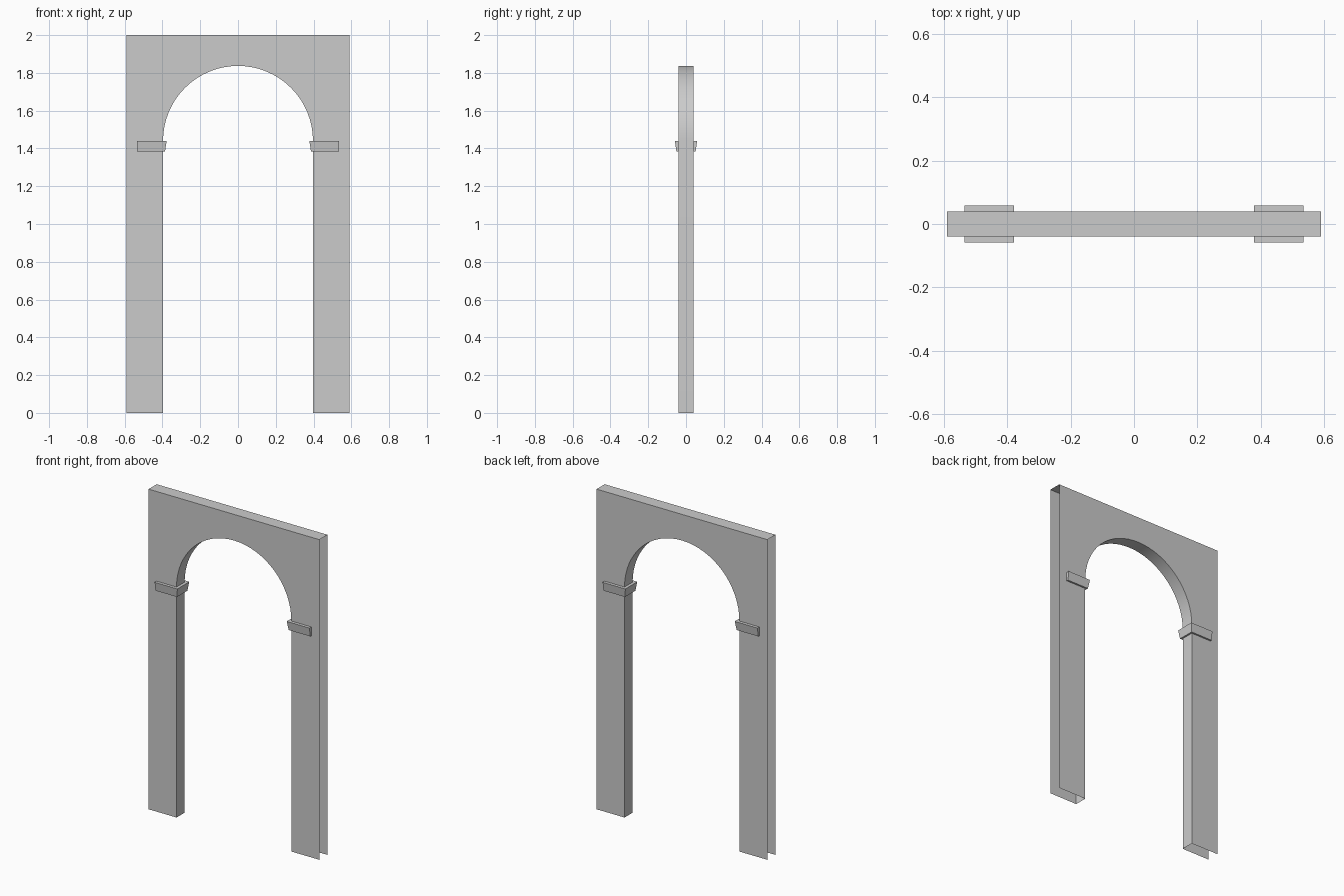
import bpy, bmesh, math

if "Cube" in bpy.data.objects:
    bpy.data.objects.remove(bpy.data.objects["Cube"])

HALF_W, HALF_T, HEIGHT = 0.59, 0.04, 2.0
R, SPRING, SEGS = 0.397, 1.44, 32


def make_object(name, bm):
    bmesh.ops.remove_doubles(bm, verts=bm.verts, dist=1e-5)
    mesh = bpy.data.meshes.new(name)
    bm.to_mesh(mesh)
    bm.free()
    obj = bpy.data.objects.new(name, mesh)
    bpy.context.collection.objects.link(obj)
    return obj


# Wall panel with arched opening: open at the outer sides and underneath
opening = [(-R, 0)]
for i in range(SEGS + 1):
    a = math.pi * (1 - i / SEGS)
    opening.append((R * math.cos(a), SPRING + R * math.sin(a)))
opening.append((R, 0))
top = [(HALF_W, HEIGHT), (-HALF_W, HEIGHT)]
outline = opening + [(HALF_W, 0)] + top + [(-HALF_W, 0)]

bm = bmesh.new()
front = [bm.verts.new((x, -HALF_T, z)) for x, z in outline]
back = [bm.verts.new((x, HALF_T, z)) for x, z in outline]
bm.faces.new(front[::-1])
bm.faces.new(back)
n = len(opening)
for i in list(range(n - 1)) + [n + 1]:
    bm.faces.new((front[i], front[i + 1], back[i + 1], back[i]))
bm.normal_update()
bm.faces.ensure_lookup_table()
# Front must face -y, and the linking strip must face the opening / upward
for f in bm.faces:
    c = f.calc_center_median()
    if len(f.verts) > 4:
        wrong = f.normal.y * c.y < 0
    elif c.z > HEIGHT - 0.01:
        wrong = f.normal.z < 0
    else:
        wrong = f.normal.x * c.x + f.normal.z * (c.z - min(c.z, SPRING)) > 0
    if wrong:
        f.normal_flip()
wall = make_object("arched_wall", bm)
bpy.context.view_layer.objects.active = wall
wall.select_set(True)
bpy.ops.object.shade_smooth_by_angle(angle=math.radians(30))
wall.select_set(False)


# Impost moulding: flared band wrapping the front, jamb and back of each leg
def impost(name, side):
    bm = bmesh.new()
    profile = [(0, 1.385), (0.011, 1.385), (0.019, SPRING), (0, SPRING)]
    rings = []
    for end, y_sign in ((1, -1), (0, -1), (0, 1), (1, 1)):
        rings.append([bm.verts.new((side * (0.535 if end else R - d),
                                    y_sign * (HALF_T + d), z))
                      for d, z in profile])
    for a, b in zip(rings, rings[1:]):
        for k in range(3):
            bm.faces.new((a[k], b[k], b[k + 1], a[k + 1]))
    bm.faces.new(rings[0])
    bm.faces.new(rings[-1][::-1])
    bm.normal_update()
    if side > 0:
        bmesh.ops.reverse_faces(bm, faces=bm.faces)
    make_object(name, bm)


impost("left_impost", -1)
impost("right_impost", 1)
